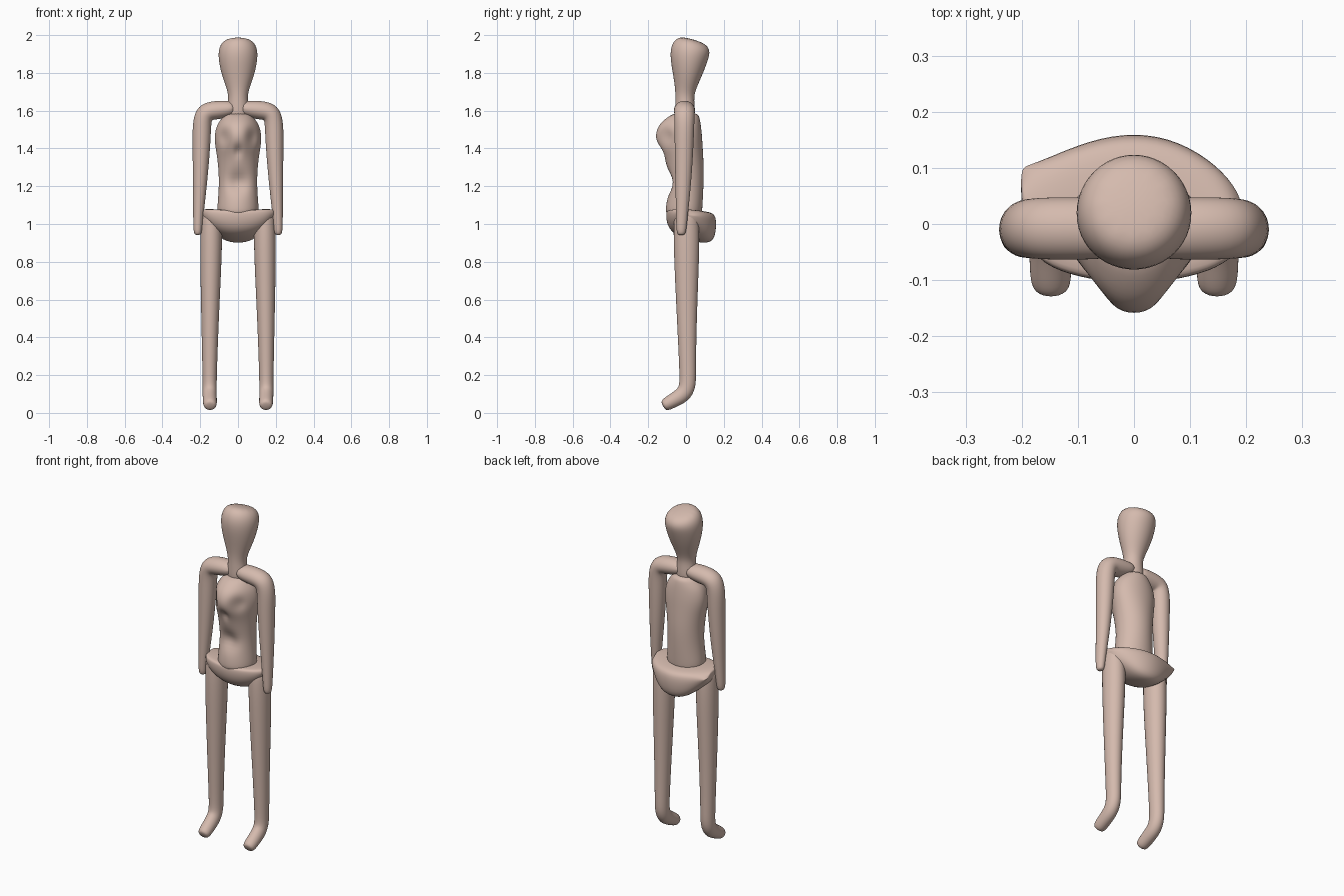
import bpy, math
from mathutils import Vector

skin = bpy.data.materials.new("warm skin")
skin.diffuse_color = (0.66, 0.49, 0.42, 1)


def loft(name, rings, levels=2):
    """Capped skin through equal-sized rings of points, then subdivided smooth."""
    n = len(rings[0])
    verts = [p for r in rings for p in r]
    faces = [tuple(range(n))[::-1], tuple(range(len(verts) - n, len(verts)))]
    for i in range(len(rings) - 1):
        for j in range(n):
            k = (j + 1) % n
            faces.append((i * n + j, i * n + k, (i + 1) * n + k, (i + 1) * n + j))
    me = bpy.data.meshes.new(name)
    me.from_pydata(verts, [], faces)
    me.materials.append(skin)
    ob = bpy.data.objects.new(name, me)
    bpy.context.collection.objects.link(ob)
    bpy.ops.object.select_all(action='DESELECT')
    bpy.context.view_layer.objects.active = ob
    ob.select_set(True)
    bpy.ops.object.mode_set(mode='EDIT')
    bpy.ops.mesh.select_all(action='SELECT')
    bpy.ops.mesh.normals_make_consistent(inside=False)
    bpy.ops.object.mode_set(mode='OBJECT')
    mod = ob.modifiers.new("smooth", 'SUBSURF')
    mod.levels = mod.render_levels = levels
    bpy.ops.object.modifier_apply(modifier=mod.name)
    bpy.ops.object.shade_smooth_by_angle(angle=math.radians(50))
    return ob


def tube(name, path, side, n=12):
    """Tube along (x, y, z, side radius, other radius); side is a fixed ring axis."""
    pts = [Vector(p[:3]) for p in path]
    side = Vector(side)
    grow = 3 / (2 + math.cos(2 * math.pi / n))
    rings = []
    for i, p in enumerate(path):
        t = (pts[min(i + 1, len(pts) - 1)] - pts[max(i - 1, 0)]).normalized()
        other = t.cross(side).normalized()
        ring = []
        for j in range(n):
            a = 2 * math.pi * j / n
            ring.append(pts[i] + grow * (side * p[3] * math.cos(a) + other * p[4] * math.sin(a)))
        rings.append(ring)
    return loft(name, rings)


# Head and neck, crown sloping down to the back
tube("head", [
    (0, -.005, 1.54, .06, .05), (0, -.005, 1.61, .058, .052), (0, -.007, 1.67, .048, .048),
    (0, -.003, 1.72, .06, .055), (0, .008, 1.80, .09, .08), (0, .016, 1.89, .106, .104),
    (0, .030, 1.945, .098, .102), (0, .040, 1.978, .062, .064)], (1, 0, 0))

for s, label in ((1, "right"), (-1, "left")):
    # Arm, from the neck over the shoulder and down to the hand
    tube(label + "_arm", [
        (s * .01, -.008, 1.615, .05, .035), (s * .07, -.008, 1.607, .055, .046),
        (s * .13, -.008, 1.602, .056, .05), (s * .175, -.008, 1.59, .054, .054),
        (s * .192, -.008, 1.54, .052, .05), (s * .193, -.01, 1.42, .050, .047),
        (s * .201, -.014, 1.22, .042, .038), (s * .211, -.022, 1.03, .030, .026),
        (s * .213, -.025, .962, .026, .023), (s * .213, -.025, .940, .017, .015)], (0, 1, 0))
    # Leg and foot
    tube(label + "_leg", [
        (s * .142, .002, 1.06, .05, .058), (s * .142, .002, 1.03, .055, .066),
        (s * .142, .003, .90, .060, .070), (s * .148, .004, .50, .046, .052),
        (s * .150, .009, .22, .038, .043), (s * .150, .010, .14, .037, .045),
        (s * .150, -.015, .095, .037, .044), (s * .149, -.07, .064, .037, .037),
        (s * .148, -.108, .043, .036, .034), (s * .148, -.122, .035, .024, .022)], (1, 0, 0))

# Torso: height, half width, front depth, back depth, wedge power of the front
rings = []
for z, w, front, back, p in (
        (1.04, .100, .100, .080, 1.0), (1.07, .110, .108, .085, 1.0),
        (1.12, .106, .102, .088, 1.0), (1.20, .100, .092, .092, 1.0),
        (1.29, .102, .098, .094, 1.0), (1.37, .112, .118, .090, 1.15),
        (1.42, .121, .150, .087, 1.25), (1.47, .124, .164, .084, 1.3),
        (1.525, .112, .145, .078, 1.2), (1.56, .085, .105, .072, 1.0),
        (1.59, .062, .06, .062, 1.0)):
    ring = []
    for j in range(20):
        a = 2 * math.pi * j / 20
        c, sn = math.cos(a), math.sin(a)
        if sn < 0:
            ring.append((w * math.copysign(abs(c) ** (1 / p if p < 1 else 1), c) * 1.02,
                         -front * abs(sn) ** p * 1.02, z))
        else:
            ring.append((w * c * 1.02, back * sn * 1.02, z))
    rings.append(ring)
torso = loft("torso", rings)

# Chest and belly hollows: x, z, x size, z size, depth
hollows = ((.076, 1.46, .030, .045, .026), (-.076, 1.46, .030, .045, .026),
           (0, 1.22, .055, .055, .030), (0, 1.385, .02, .03, .015))
for v in torso.data.vertices:
    if v.co.y < -.01:
        x, z = v.co.x, v.co.z
        v.co.y += sum(d * math.exp(-((x - hx) / sx) ** 2 - ((z - hz) / sz) ** 2)
                      for hx, hz, sx, sz, d in hollows)

# Pelvis, lofted sideways: x, front y, back y, top z, front bottom z, back bottom z
rings = []
for x, f, b, t, fb, bb in (
        (-.202, .045, .100, 1.068, 1.045, 1.040), (-.19, -.045, .105, 1.078, 1.020, 1.010),
        (-.15, -.080, .120, 1.080, .985, .975), (-.08, -.100, .150, 1.076, .955, .900),
        (0, -.108, .165, 1.074, .945, .885), (.08, -.100, .150, 1.076, .955, .900),
        (.15, -.080, .105, 1.080, .985, .975), (.185, -.050, .060, 1.078, 1.020, 1.010),
        (.194, -.035, .030, 1.070, 1.040, 1.035)):
    m = (f + b) / 2
    rings.append([(x, f + .01, t), (x, m, t), (x, b - .03, t - .01), (x, b, t - .03),
                  (x, b, bb * .6 + t * .4), (x, b - .02, bb), (x, m, (fb + bb) / 2 - .01),
                  (x, f + .03, fb), (x, f, fb * .5 + t * .5), (x, f, t - .01)])
loft("pelvis", rings)
